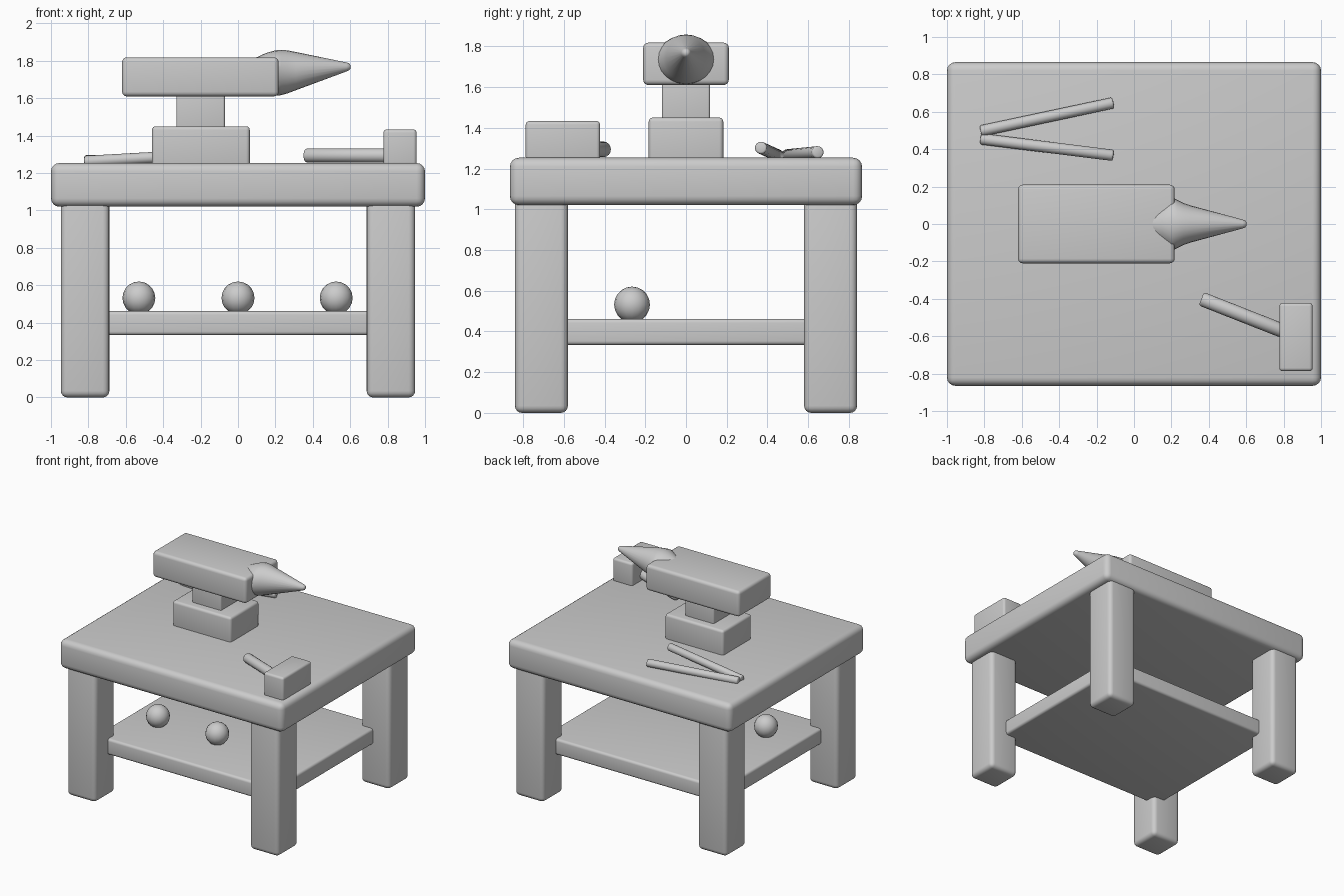
import bpy, bmesh, math
from mathutils import Vector

if "Cube" in bpy.data.objects:
    bpy.data.objects.remove(bpy.data.objects["Cube"])

grey = bpy.data.materials.new("plain grey")
grey.diffuse_color = (0.6, 0.6, 0.6, 1)
grey.use_nodes = True
grey.node_tree.nodes["Principled BSDF"].inputs["Base Color"].default_value = grey.diffuse_color


def finish(name, bm, angle=40):
    bmesh.ops.recalc_face_normals(bm, faces=bm.faces)
    me = bpy.data.meshes.new(name)
    bm.to_mesh(me)
    bm.free()
    me.materials.append(grey)
    ob = bpy.data.objects.new(name, me)
    bpy.context.collection.objects.link(ob)
    bpy.ops.object.select_all(action='DESELECT')
    ob.select_set(True)
    bpy.context.view_layer.objects.active = ob
    bpy.ops.object.shade_smooth_by_angle(angle=math.radians(angle))
    return ob


def box(name, x, y, z, bevel):
    """Rounded box from (min, max) ranges."""
    bm = bmesh.new()
    bmesh.ops.create_cube(bm, size=1)
    for v in bm.verts:
        v.co = [sum(r) / 2 + c * (r[1] - r[0]) for c, r in zip(v.co, (x, y, z))]
    bmesh.ops.bevel(bm, geom=bm.edges[:], offset=bevel, segments=4,
                    profile=0.5, affect='EDGES')
    return finish(name, bm)


def loft(name, rings, sides):
    """Skin a list of vertex-position rings and cap both ends."""
    bm = bmesh.new()
    loops = [[bm.verts.new(p) for p in ring] for ring in rings]
    for a, b in zip(loops, loops[1:]):
        for i in range(sides):
            j = (i + 1) % sides
            bm.faces.new((a[i], a[j], b[j], b[i]))
    bm.faces.new(loops[0])
    bm.faces.new(loops[-1])
    return finish(name, bm, 50)


def rod(name, start, end, radius, sides=16):
    """Round bar with softened ends."""
    a, b = Vector(start), Vector(end)
    d = (b - a).normalized()
    u = d.cross(Vector((0, 0, 1))).normalized()
    w = u.cross(d)
    c = radius * 0.3
    stations = [(a, .7), (a + d * c * .3, .9), (a + d * c, 1),
                (b - d * c, 1), (b - d * c * .3, .9), (b, .7)]
    angs = [2 * math.pi * i / sides for i in range(sides)]
    return loft(name, [[p + (u * math.cos(t) + w * math.sin(t)) * radius * s for t in angs]
                       for p, s in stations], sides)


# Table
box("table_top", (-1, 1), (-.865, .865), (1.02, 1.253), .045)
for sx, side in ((-1, "left"), (1, "right")):
    for sy, end in ((-1, "front"), (1, "back")):
        box(f"{end}_{side}_leg", sorted((sx * .688, sx * .947)),
            sorted((sy * .58, sy * .84)), (0, 1.06), .035)
box("lower_shelf", (-.8, .8), (-.68, .68), (.333, .462), .02)

# Balls on the shelf
for i, x in enumerate((-.53, 0, .525)):
    bm = bmesh.new()
    bmesh.ops.create_uvsphere(bm, u_segments=16, v_segments=10, radius=.088)
    bmesh.ops.translate(bm, verts=bm.verts, vec=(x, -.265, .532))
    finish(f"shelf_ball_{i + 1}", bm)

# Anvil
box("anvil_foot", (-.46, .063), (-.183, .183), (1.235, 1.45), .02)
box("anvil_waist", (-.33, -.07), (-.118, .118), (1.43, 1.63), .012)
box("anvil_body", (-.62, .217), (-.21, .21), (1.61, 1.818), .025)

# Horn: rings of (x, centre height, half width, half height)
horn = ((.08, 1.73, .07, .08), (.15, 1.735, .11, .107), (.2, 1.735, .145, .121),
        (.23, 1.737, .13, .121), (.265, 1.741, .112, .115), (.31, 1.745, .097, .102),
        (.58, 1.767, .024, .024), (.595, 1.768, .018, .018), (.602, 1.768, .008, .008))
angs = [2 * math.pi * i / 24 for i in range(24)]
loft("anvil_horn", [[(x, w * math.cos(t), z + h * math.sin(t)) for t in angs]
                    for x, z, w, h in horn], 24)

# Hammer
box("hammer_head", (.777, .955), (-.787, -.422), (1.24, 1.433), .018)
rod("hammer_handle", (.36, -.4, 1.294), (.83, -.585, 1.294), .038)

# Tongs
rod("tongs_back_arm", (-.11, .648, 1.28), (-.82, .497, 1.265), .03)
rod("tongs_front_arm", (-.11, .367, 1.302), (-.82, .455, 1.262), .03)
